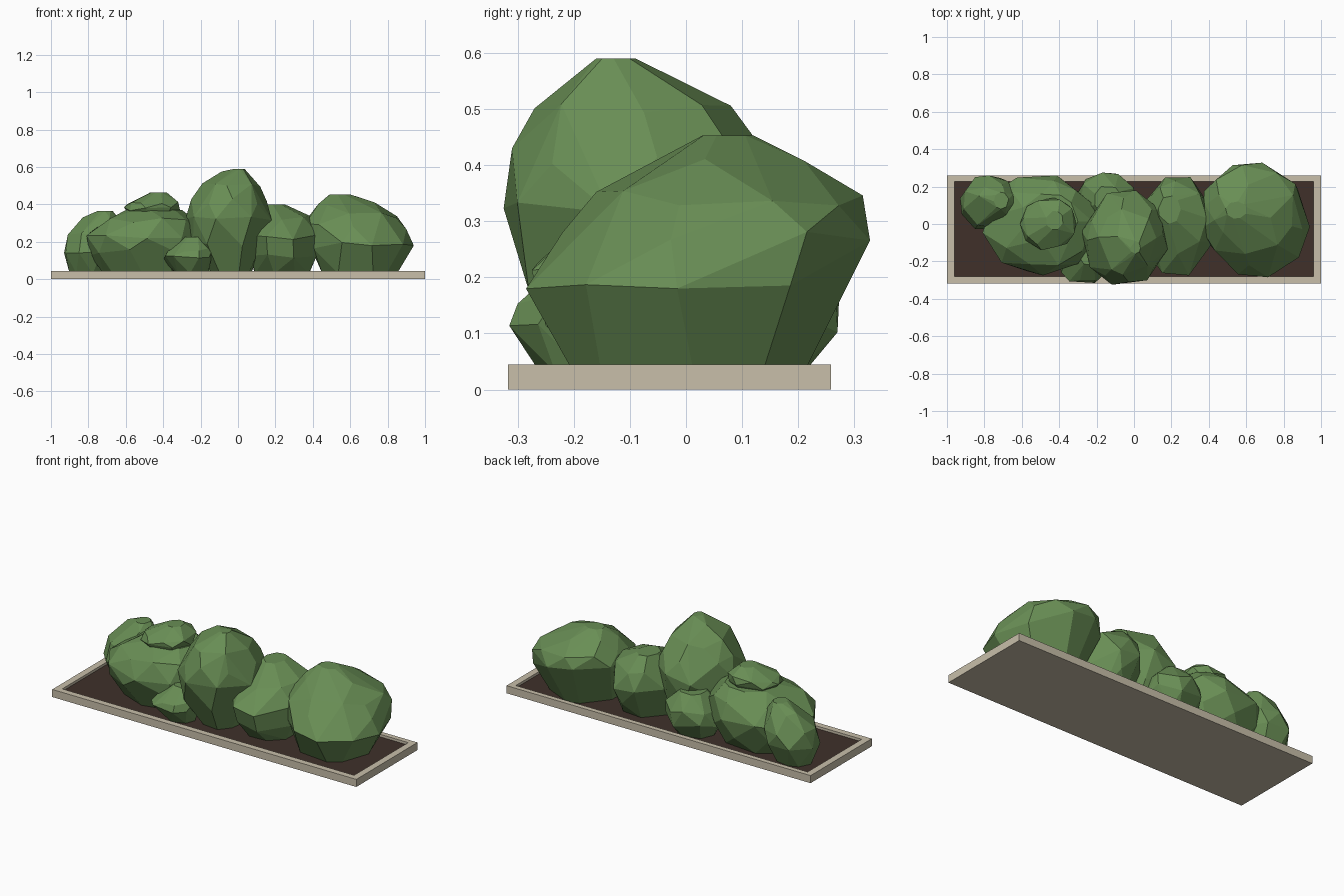
import bpy, bmesh, math, random

if "Cube" in bpy.data.objects:
    bpy.data.objects.remove(bpy.data.objects["Cube"])


def material(name, rgb):
    m = bpy.data.materials.new(name)
    m.diffuse_color = (*rgb, 1)
    m.use_nodes = True
    m.node_tree.nodes["Principled BSDF"].inputs["Base Color"].default_value = m.diffuse_color
    return m


STONE = material("stone", (0.58, 0.52, 0.40))
SOIL = material("soil", (0.05, 0.03, 0.023))
LEAF = material("leaf", (0.14, 0.27, 0.09))


def finish(bm, name, mat):
    bmesh.ops.recalc_face_normals(bm, faces=bm.faces[:])
    me = bpy.data.meshes.new(name)
    bm.to_mesh(me)
    bm.free()
    me.materials.append(mat)
    ob = bpy.data.objects.new(name, me)
    bpy.context.collection.objects.link(ob)
    return ob


def rect(bm, x0, x1, y0, y1, z):
    return [bm.verts.new(p) for p in ((x0, y0, z), (x1, y0, z), (x1, y1, z), (x0, y1, z))]


# Planter tray: outer walls, rim and recessed inner walls
OUTER, INNER = (-1, 1, -0.317, 0.258), (-0.96, 0.96, -0.28, 0.228)
bm = bmesh.new()
loops = [rect(bm, *OUTER, 0), rect(bm, *OUTER, 0.045),
         rect(bm, *INNER, 0.045), rect(bm, *INNER, 0.025)]
for a, b in zip(loops, loops[1:]):
    for i in range(4):
        j = (i + 1) % 4
        bm.faces.new((a[i], a[j], b[j], b[i]))
bm.faces.new(loops[0])
bm.faces.new(loops[-1])
finish(bm, "planter_tray", STONE)

# Soil bed
bm = bmesh.new()
bm.faces.new(rect(bm, *INNER, 0.03))
finish(bm, "soil_bed", SOIL)


def bush(name, rings, seed, sides=8):
    """Faceted hull through jittered rings, each given as z, x0, x1, y0, y1."""
    rnd = random.Random(seed)
    bm = bmesh.new()
    for k, (z, x0, x1, y0, y1) in enumerate(rings):
        turn = rnd.random() * 6.28
        pts = []
        for i in range(sides):
            a = turn + 2 * math.pi * (i + rnd.uniform(-0.25, 0.25)) / sides
            pts.append((math.cos(a), math.sin(a)))
        lo = [min(p[c] for p in pts) for c in (0, 1)]
        hi = [max(p[c] for p in pts) for c in (0, 1)]
        jig = 0 if k in (0, len(rings) - 1) else 0.018
        for p in pts:
            u, v = [(p[c] - lo[c]) / (hi[c] - lo[c]) for c in (0, 1)]
            bm.verts.new((x0 + (x1 - x0) * u, y0 + (y1 - y0) * v, z + rnd.uniform(-jig, jig)))
    res = bmesh.ops.convex_hull(bm, input=bm.verts[:])
    junk = {v for v in res["geom_interior"] + res["geom_unused"] if isinstance(v, bmesh.types.BMVert)}
    bmesh.ops.delete(bm, geom=list(junk), context='VERTS')
    bmesh.ops.dissolve_limit(bm, angle_limit=math.radians(9), verts=bm.verts[:], edges=bm.edges[:])
    return finish(bm, name, LEAF)


# Bushes from left to right
bush("far_left_bush", [
    (0.03, -0.90, -0.68, 0.03, 0.20), (0.15, -0.93, -0.64, -0.03, 0.25),
    (0.23, -0.91, -0.63, -0.02, 0.26), (0.32, -0.83, -0.64, 0.04, 0.21),
    (0.365, -0.75, -0.67, 0.08, 0.17)], 1)
bush("left_bush", [
    (0.03, -0.72, -0.27, -0.18, 0.17), (0.14, -0.79, -0.22, -0.25, 0.24),
    (0.22, -0.81, -0.19, -0.275, 0.26), (0.31, -0.72, -0.22, -0.22, 0.23),
    (0.37, -0.60, -0.30, -0.12, 0.16)], 2, 9)
bush("left_top_bush", [
    (0.30, -0.55, -0.35, -0.09, 0.09), (0.37, -0.61, -0.31, -0.14, 0.14),
    (0.41, -0.59, -0.32, -0.12, 0.13), (0.463, -0.47, -0.38, -0.03, 0.07)], 3)
bush("small_front_bush", [
    (0.03, -0.33, -0.16, -0.26, -0.10), (0.11, -0.40, -0.14, -0.315, -0.06),
    (0.16, -0.37, -0.13, -0.30, -0.07), (0.225, -0.29, -0.18, -0.22, -0.12)], 4)
bush("small_back_bush", [
    (0.03, -0.26, -0.04, 0.03, 0.21), (0.12, -0.31, 0.01, 0.0, 0.27),
    (0.20, -0.29, 0.0, 0.0, 0.275), (0.28, -0.21, -0.08, 0.05, 0.20)], 5)
bush("tall_middle_bush", [
    (0.03, -0.14, 0.07, -0.20, 0.08), (0.19, -0.25, 0.12, -0.28, 0.16),
    (0.33, -0.28, 0.18, -0.325, 0.18), (0.42, -0.25, 0.155, -0.31, 0.14),
    (0.495, -0.19, 0.12, -0.27, 0.08), (0.56, -0.10, 0.06, -0.19, -0.03),
    (0.59, -0.02, 0.035, -0.16, -0.09)], 6)
bush("right_middle_bush", [
    (0.03, 0.09, 0.38, -0.17, 0.15), (0.13, 0.06, 0.42, -0.25, 0.22),
    (0.22, 0.05, 0.43, -0.275, 0.25), (0.32, 0.07, 0.39, -0.16, 0.23),
    (0.40, 0.13, 0.25, 0.0, 0.15)], 7)
bush("right_bush", [
    (0.03, 0.45, 0.85, -0.20, 0.21), (0.18, 0.39, 0.94, -0.285, 0.29),
    (0.28, 0.36, 0.90, -0.22, 0.328), (0.34, 0.38, 0.85, -0.16, 0.315),
    (0.41, 0.43, 0.73, -0.08, 0.21), (0.453, 0.49, 0.60, 0.03, 0.12)], 8, 9)
